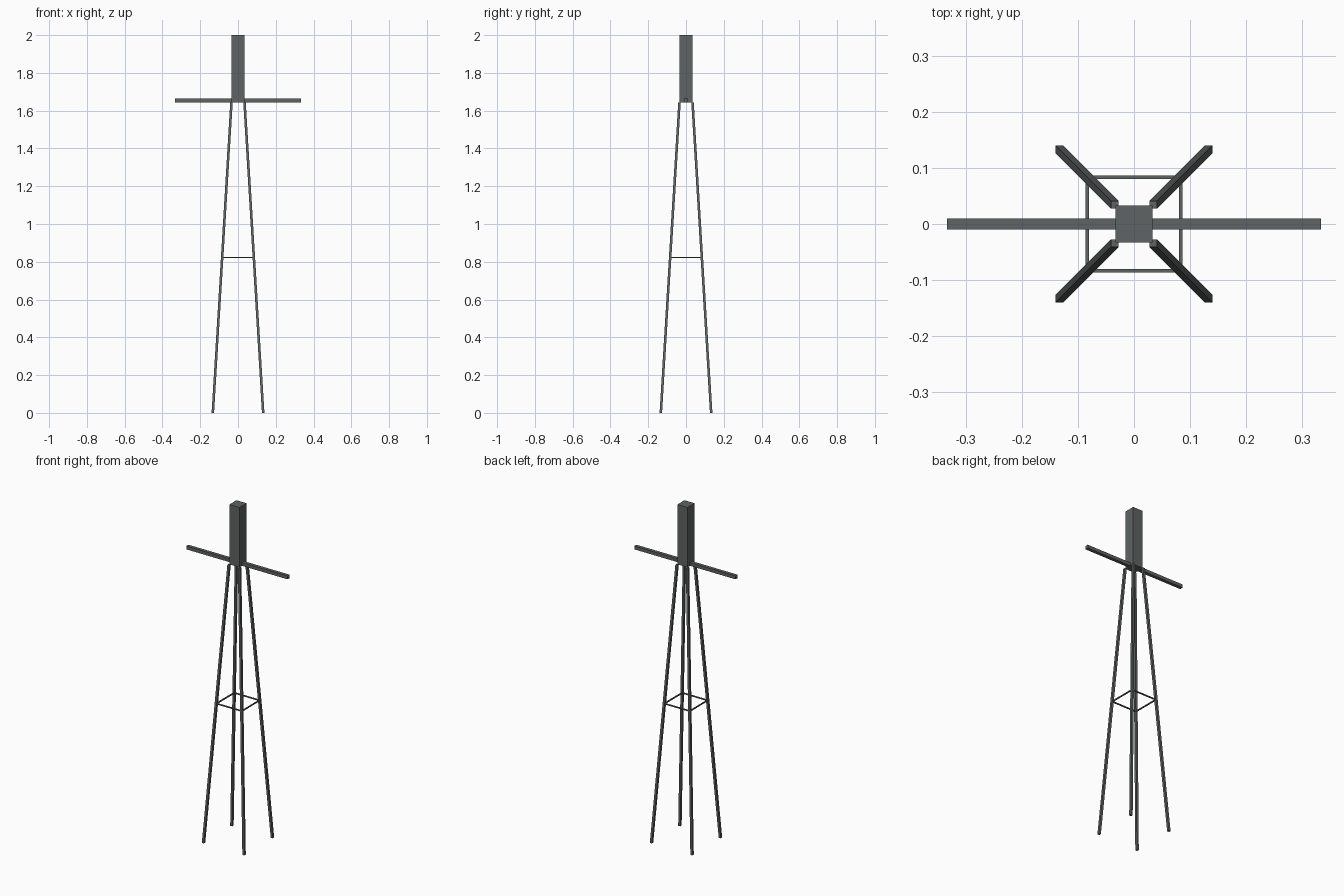
import bpy, bmesh

if "Cube" in bpy.data.objects:
    bpy.data.objects.remove(bpy.data.objects["Cube"])

# Dark metal for the whole model
dark = bpy.data.materials.new("dark_metal")
dark.diffuse_color = (0.115, 0.125, 0.125, 1)
dark.use_nodes = True
dark.node_tree.nodes["Principled BSDF"].inputs["Base Color"].default_value = dark.diffuse_color


def prism(name, bottom, top, half):
    """Square bar whose level end caps are centred on the two given points."""
    bm = bmesh.new()
    bmesh.ops.create_cube(bm, size=2)
    for v in bm.verts:
        c = top if v.co.z > 0 else bottom
        v.co = (c[0] + v.co.x * half, c[1] + v.co.y * half, c[2])
    mesh = bpy.data.meshes.new(name)
    bm.to_mesh(mesh)
    bm.free()
    mesh.materials.append(dark)
    ob = bpy.data.objects.new(name, mesh)
    bpy.context.collection.objects.link(ob)


def box(name, size, loc):
    bpy.ops.mesh.primitive_cube_add(size=1, location=loc)
    ob = bpy.context.object
    ob.name = name
    ob.scale = size
    ob.data.materials.append(dark)


LEG_TOP = 1.644

# Upper post and crossbar
prism("post", (0, 0, LEG_TOP), (0, 0, 2), 0.0333)
box("crossbar", (0.6667, 0.02, 0.02), (0, 0, LEG_TOP + 0.01))

# Four splayed legs
for sx in (-1, 1):
    for sy in (-1, 1):
        prism("leg", (sx * 0.1333, sy * 0.1333, 0),
              (sx * 0.0345, sy * 0.0345, LEG_TOP), 0.0067)

# Square ring of thin braces at mid height
R, T = 0.0835, 0.0065
for s in (-1, 1):
    box("brace_x", (2 * R, T, T), (0, s * R, LEG_TOP / 2))
    box("brace_y", (T, 2 * R, T), (s * R, 0, LEG_TOP / 2))
